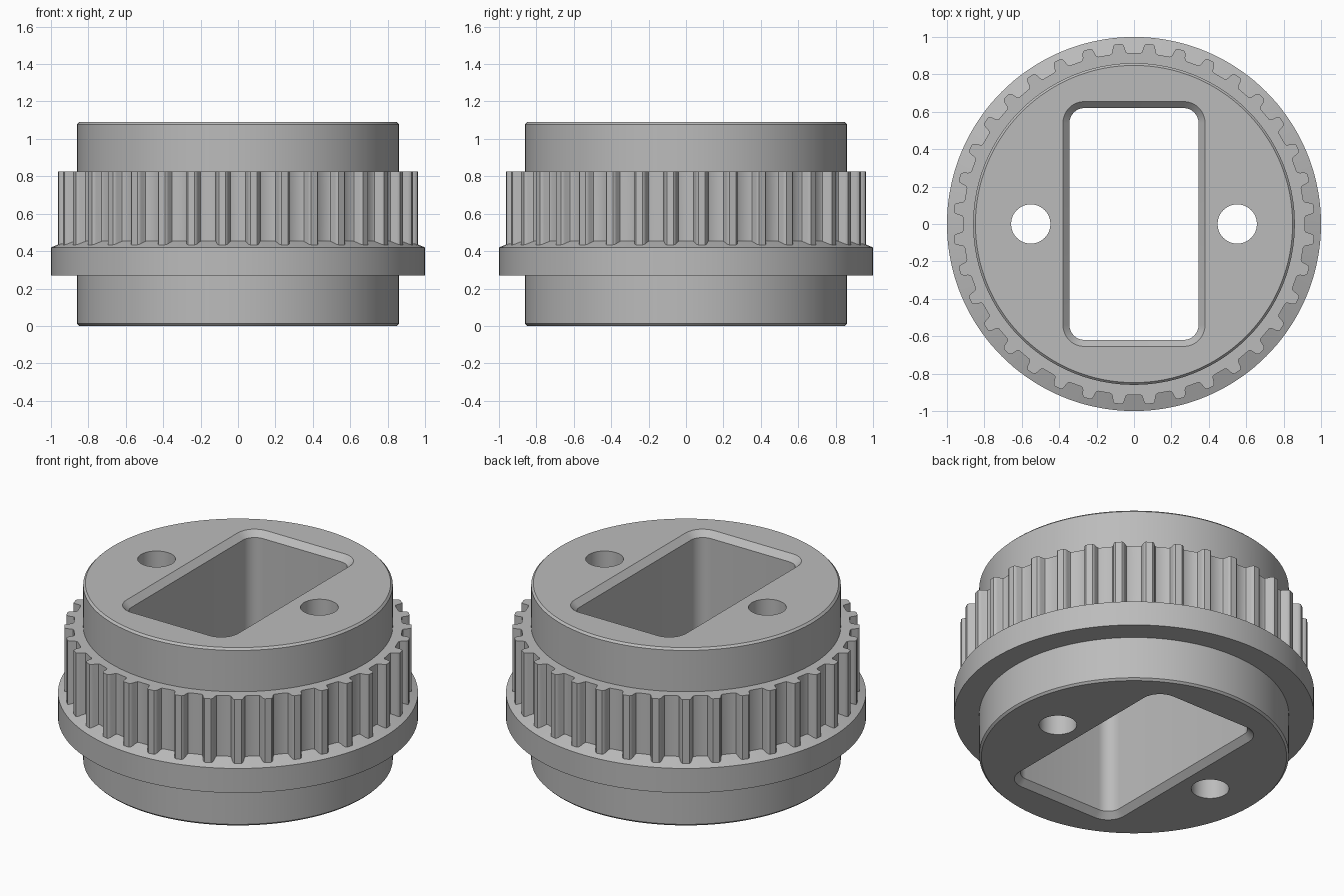
import bpy
import bmesh
from math import sin, cos, pi, radians

cube = bpy.data.objects.get("Cube")
if cube:
    bpy.data.objects.remove(cube, do_unlink=True)

# Single grey material
grey = bpy.data.materials.new("plain_grey")
grey.use_nodes = True
grey.diffuse_color = (0.5, 0.5, 0.5, 1)
grey.node_tree.nodes["Principled BSDF"].inputs["Base Color"].default_value = (0.5, 0.5, 0.5, 1)


def loft(name, rings):
    """Skin a stack of equal-length point rings and cap both ends."""
    bm = bmesh.new()
    loops = [[bm.verts.new(p) for p in ring] for ring in rings]
    n = len(loops[0])
    for a, b in zip(loops, loops[1:]):
        for i in range(n):
            j = (i + 1) % n
            bm.faces.new((a[i], a[j], b[j], b[i]))
    bm.faces.new(loops[0][::-1])
    bm.faces.new(loops[-1])
    bmesh.ops.recalc_face_normals(bm, faces=bm.faces)
    mesh = bpy.data.meshes.new(name)
    bm.to_mesh(mesh)
    bm.free()
    mesh.materials.append(grey)
    obj = bpy.data.objects.new(name, mesh)
    bpy.context.collection.objects.link(obj)
    return obj


def circle(r, z, x=0, n=144):
    return [(x + r * cos(2 * pi * i / n), r * sin(2 * pi * i / n), z) for i in range(n)]


def rounded_rect(hx, hy, r, z, steps=8):
    """Rounded rectangle outline with half sizes hx and hy."""
    points = []
    for k, (sx, sy) in enumerate([(1, 1), (-1, 1), (-1, -1), (1, -1)]):
        for i in range(steps + 1):
            a = pi / 2 * (k + i / steps)
            points.append((sx * (hx - r) + r * cos(a), sy * (hy - r) + r * sin(a), z))
    return points


def gear(z, teeth=36):
    """Toothed outline: rounded ridges separated by wider grooves."""
    half = [(2.9, 0.914), (2.45, 0.918), (2.15, 0.928), (1.85, 0.948),
            (1.55, 0.959), (1.1, 0.965)]
    tooth = [(-a, r) for a, r in half] + [(a, r) for a, r in half[::-1]]
    points = []
    for i in range(teeth):
        for a, r in tooth:
            t = radians((i + 0.5) * 360 / teeth + a)
            points.append((r * cos(t), r * sin(t), z))
    return points


def combine(target, other, operation):
    mod = target.modifiers.new(operation.lower(), "BOOLEAN")
    mod.operation = operation
    mod.solver = "EXACT"
    mod.object = other
    bpy.context.view_layer.objects.active = target
    bpy.ops.object.modifier_apply(modifier=mod.name)
    bpy.data.objects.remove(other, do_unlink=True)


# Hub with chamfered rims and a flange whose upper side slopes
profile = [(0.848, 0), (0.86, 0.012), (0.86, 0.27), (1, 0.27), (1, 0.42),
           (0.86, 0.475), (0.86, 1.078), (0.848, 1.09)]
hub = loft("toothed_hub", [circle(r, z) for r, z in profile])

# Ring of teeth above the flange
combine(hub, loft("teeth", [gear(0.35), gear(0.825)]), "UNION")

# Rectangular through opening, chamfered at both ends
c = 0.035
window = [(c + 0.02, -0.02), (0, c), (0, 1.09 - c), (c + 0.02, 1.11)]
combine(hub, loft("window_cutter", [rounded_rect(0.345 + g, 0.62 + g, 0.08 + g, z)
                                    for g, z in window]), "DIFFERENCE")

# Two round through holes
for side in (-1, 1):
    x = side * 0.552
    combine(hub, loft("hole_cutter", [circle(0.105, z, x, 48) for z in (-0.1, 1.2)]),
            "DIFFERENCE")

# Smooth walls, sharp edges
bpy.ops.object.select_all(action="DESELECT")
hub.select_set(True)
bpy.context.view_layer.objects.active = hub
bpy.ops.object.shade_smooth_by_angle(angle=radians(30))
